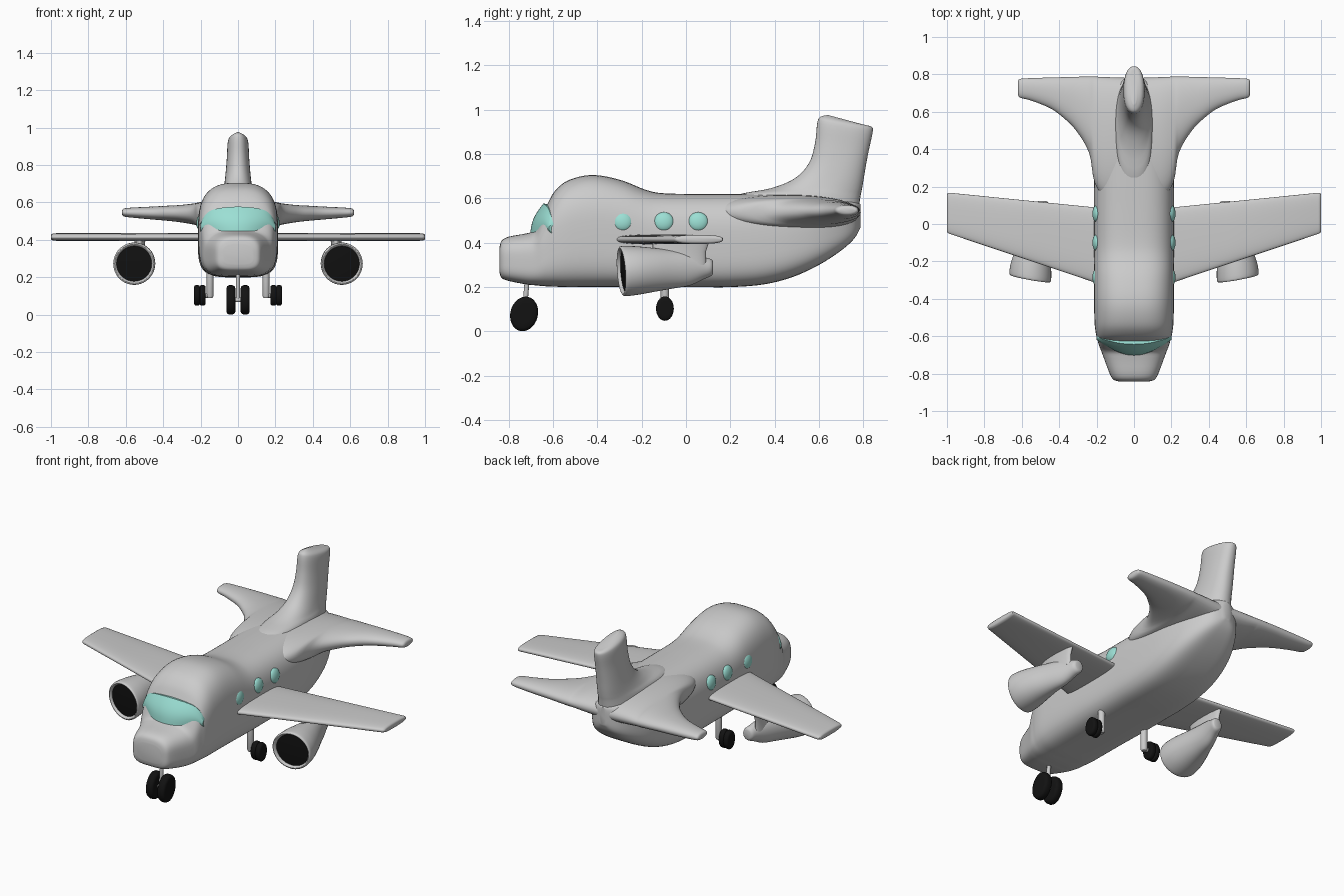
import bpy, bmesh, math
from mathutils import Vector, Matrix

if "Cube" in bpy.data.objects:
    bpy.data.objects.remove(bpy.data.objects["Cube"])


def material(name, rgb):
    m = bpy.data.materials.new(name)
    m.diffuse_color = (*rgb, 1)
    m.use_nodes = True
    m.node_tree.nodes["Principled BSDF"].inputs["Base Color"].default_value = m.diffuse_color
    return m


GLASS = material("teal_glass", (0.33, 0.74, 0.66))
BLACK = material("black_rubber", (0.006, 0.006, 0.006))


def resample(stations, k=4):
    """Catmull-Rom interpolation of rows of numbers."""
    out, last = [], len(stations) - 1
    for i in range(last):
        p = [stations[max(0, min(last, i + j))] for j in (-1, 0, 1, 2)]
        for s in range(k):
            t = s / k
            out.append([0.5 * (2 * b + (c - a) * t + (2 * a - 5 * b + 4 * c - d) * t * t
                               + (3 * b - a - 3 * c + d) * t ** 3) for a, b, c, d in zip(*p)])
    return out + [list(stations[-1])]


def ring(c, a, b, top=2, bottom=2, count=40):
    """Superellipse around c with half axes a and b."""
    c, a, b = Vector(c), Vector(a), Vector(b)
    pts = []
    for i in range(count):
        t = 2 * math.pi * i / count
        e = 2 / (top if math.sin(t) >= 0 else bottom)
        f = lambda v: math.copysign(abs(v) ** e, v) if abs(v) > 1e-6 else 0
        pts.append(c + a * f(math.cos(t)) + b * f(math.sin(t)))
    return pts


def loft(name, rings, side=1, mat=None, angle=50):
    bm = bmesh.new()
    rows = [[bm.verts.new((p[0] * side, p[1], p[2])) for p in r] for r in rings]
    n = len(rows[0])
    for r, q in zip(rows, rows[1:]):
        for i in range(n):
            bm.faces.new((r[i], r[(i + 1) % n], q[(i + 1) % n], q[i]))
    bm.faces.new(rows[0])
    bm.faces.new(rows[-1])
    bmesh.ops.recalc_face_normals(bm, faces=bm.faces)
    mesh = bpy.data.meshes.new(name)
    bm.to_mesh(mesh)
    bm.free()
    ob = bpy.data.objects.new(name, mesh)
    bpy.context.collection.objects.link(ob)
    if mat:
        mesh.materials.append(mat)
    bpy.ops.object.select_all(action='DESELECT')
    ob.select_set(True)
    bpy.context.view_layer.objects.active = ob
    bpy.ops.object.shade_smooth_by_angle(angle=math.radians(angle))
    return ob


# Fuselage: y, half width, bottom, top
body = [(-.842, .08, .27, .375), (-.832, .11, .242, .408), (-.8, .13, .228, .427),
        (-.72, .16, .212, .442), (-.68, .175, .208, .458), (-.65, .187, .205, .52),
        (-.62, .195, .203, .585), (-.59, .203, .202, .635), (-.54, .21, .2, .677),
        (-.46, .213, .2, .702), (-.38, .214, .2, .702), (-.28, .214, .2, .678),
        (-.18, .214, .2, .638), (-.1, .214, .2, .623), (.05, .214, .2, .62),
        (.2, .214, .2, .62), (.35, .21, .212, .62), (.48, .2, .245, .62),
        (.6, .175, .3, .61), (.7, .13, .365, .6), (.76, .08, .42, .59), (.787, .02, .47, .575)]
loft("fuselage", [ring((0, y, (lo + hi) / 2), (w, 0, 0), (0, 0, (hi - lo) / 2), 2.8, 4, 64)
                  for y, w, lo, hi in resample(body)])

# Windshield band wrapped around the cockpit
rings = []
for i in range(33):
    u = -1 + i / 16
    low = Vector((.2 * u, -.702 + .095 * u * u, .445))
    high = Vector((.2 * u, -.643 + .04 * u * u, .577 - .03 * u * u - .06 * u ** 8))
    front = [low.lerp(high, t / 8) + Vector((0, -.014 * math.sin(math.pi * t / 8), 0)) for t in range(9)]
    back = [Vector((p.x * .85, p.y + .07, p.z - .01)) for p in (high, low)]
    rings.append(front + back)
loft("windshield", rings, mat=GLASS)

# Tail fin: z, leading y, trailing y, half width; the top edge slopes back
fin = [(.52, .15, .775, .12), (.61, .22, .787, .1), (.645, .38, .793, .085), (.69, .49, .8, .075),
       (.76, .555, .81, .067), (.85, .582, .825, .06), (.94, .592, .842, .055),
       (.967, .605, .838, .042), (.976, .64, .81, .015)]
rings = []
for z, y0, y1, w in resample(fin):
    r = ring((0, (y0 + y1) / 2, z), (0, (y1 - y0) / 2, 0), (w, 0, 0), 2.3, 2.3)
    for p in r:
        p.z -= .045 * max(0, (z - .6) / .37) * (p.y - y0) / (y1 - y0)
    rings.append(r)
loft("tail_fin", rings)

# Tailplane: x, leading y, trailing y, z, half thickness
tailplane = [(.0, .1, .78, .53, .09), (.14, .13, .785, .535, .078), (.21, .22, .788, .537, .063),
             (.24, .38, .788, .538, .056), (.31, .5, .787, .54, .046), (.38, .57, .785, .542, .04),
             (.45, .62, .783, .543, .035), (.55, .66, .78, .545, .028), (.608, .675, .776, .546, .022),
             (.62, .69, .765, .546, .01)]
# Wing, same columns
wing = [(0, -.383, .068, .415, .023), (.5, -.215, .118, .415, .022), (.985, -.053, .167, .415, .02),
        (.997, -.047, .165, .415, .016), (1, -.038, .158, .415, .009)]
# Engine pod: centre x, y, z, half width, half height; starts inside the intake lip
pod = [(.555, -.24, .272, .088, .088), (.555, -.28, .272, .095, .095), (.555, -.291, .272, .102, .102),
       (.555, -.291, .272, .107, .107), (.555, -.28, .272, .112, .113), (.55, -.22, .275, .107, .109),
       (.542, -.14, .278, .088, .098), (.53, -.06, .28, .066, .086), (.515, .02, .282, .048, .074),
       (.5, .08, .286, .038, .05), (.492, .113, .288, .033, .038), (.49, .122, .288, .022, .026)]


def airfoil(rows, power):
    return [ring((x, (y0 + y1) / 2, z), (0, (y1 - y0) / 2, 0), (0, 0, h), power, power)
            for x, y0, y1, z, h in rows]


def wheel(name, x, y, z, ry, rz, w, side, tilt=0):
    """Rounded tyre on the x axis."""
    ca, sa = math.cos(tilt), math.sin(tilt)
    prof = [(-1, .55), (-1, .8), (-.8, .94), (-.4, 1), (.4, 1), (.8, .94), (1, .8), (1, .55)]
    loft(name, [ring((x + k * w, y, z), (0, ry * f * ca, -ry * f * sa), (0, rz * f * sa, rz * f * ca),
                     count=32) for k, f in prof], side, BLACK)


def rod(name, p, q, r, side=1):
    p, q = Vector(p), Vector(q)
    rot = (q - p).to_track_quat('Z', 'Y')
    a, b = rot @ Vector((r, 0, 0)), rot @ Vector((0, r, 0))
    loft(name, [ring(p, a * .7, b * .7, count=16), ring(p.lerp(q, .08), a, b, count=16),
                ring(q, a, b, count=16)], side)


for side, tag in ((1, "right"), (-1, "left")):
    loft(tag + "_tailplane", airfoil(resample(tailplane), 2.2), side)
    loft(tag + "_wing", airfoil(wing, 2.8), side)

    # Engine with angled black intake and pylon
    yaw = lambda y: .18 * max(0, min(1, (.05 - y) / .3))
    loft(tag + "_engine", [ring((x, y, z), (w, w * yaw(y), 0), (0, -h * yaw(y) * .4, h))
                           for x, y, z, w, h in resample(pod, 3)], side)
    loft(tag + "_intake", [ring((.555, y, .272), (r, r * .18, 0), (0, -.07 * r, r))
                           for y, r in ((-.25, .094), (-.278, .094), (-.282, .05))], side, BLACK)
    loft(tag + "_engine_pylon", [ring((x, y, z), (0, ly, 0), (w, 0, 0))
                                 for x, y, z, ly, w in ((.525, -.04, .3, .13, .03), (.525, -.03, .36, .12, .026),
                                                        (.525, -.02, .42, .13, .032))], side)

    # Main gear
    rod(tag + "_main_strut", (.15, -.095, .088), (.15, -.095, .23), .019, side)
    rod(tag + "_main_axle", (.14, -.095, .102), (.2, -.095, .102), .012, side)
    for i, x in enumerate((.189, .219)):
        wheel(f"{tag}_main_wheel_{i + 1}", x, -.095, .103, .04, .055, .016, side)

    # Nose wheel
    wheel(tag + "_nose_wheel", .038, -.73, .079, .062, .079, .024, side, .25)

    # Round cabin windows, slightly domed
    for i, y in enumerate((-.285, -.1, .055)):
        bpy.ops.mesh.primitive_uv_sphere_add(segments=32, ring_count=16, radius=1,
                                             location=(side * .2, y, .495), rotation=(0, -side * .12, 0))
        ob = bpy.context.object
        ob.name = f"{tag}_window_{i + 1}"
        ob.scale = (.022, .045, .043)
        ob.data.materials.append(GLASS)
        bpy.ops.object.shade_smooth()

# Nose gear strut and axle
rod("nose_strut", (0, -.73, .07), (0, -.715, .25), .011)
rod("nose_axle", (-.045, -.73, .079), (.045, -.73, .079), .012)
